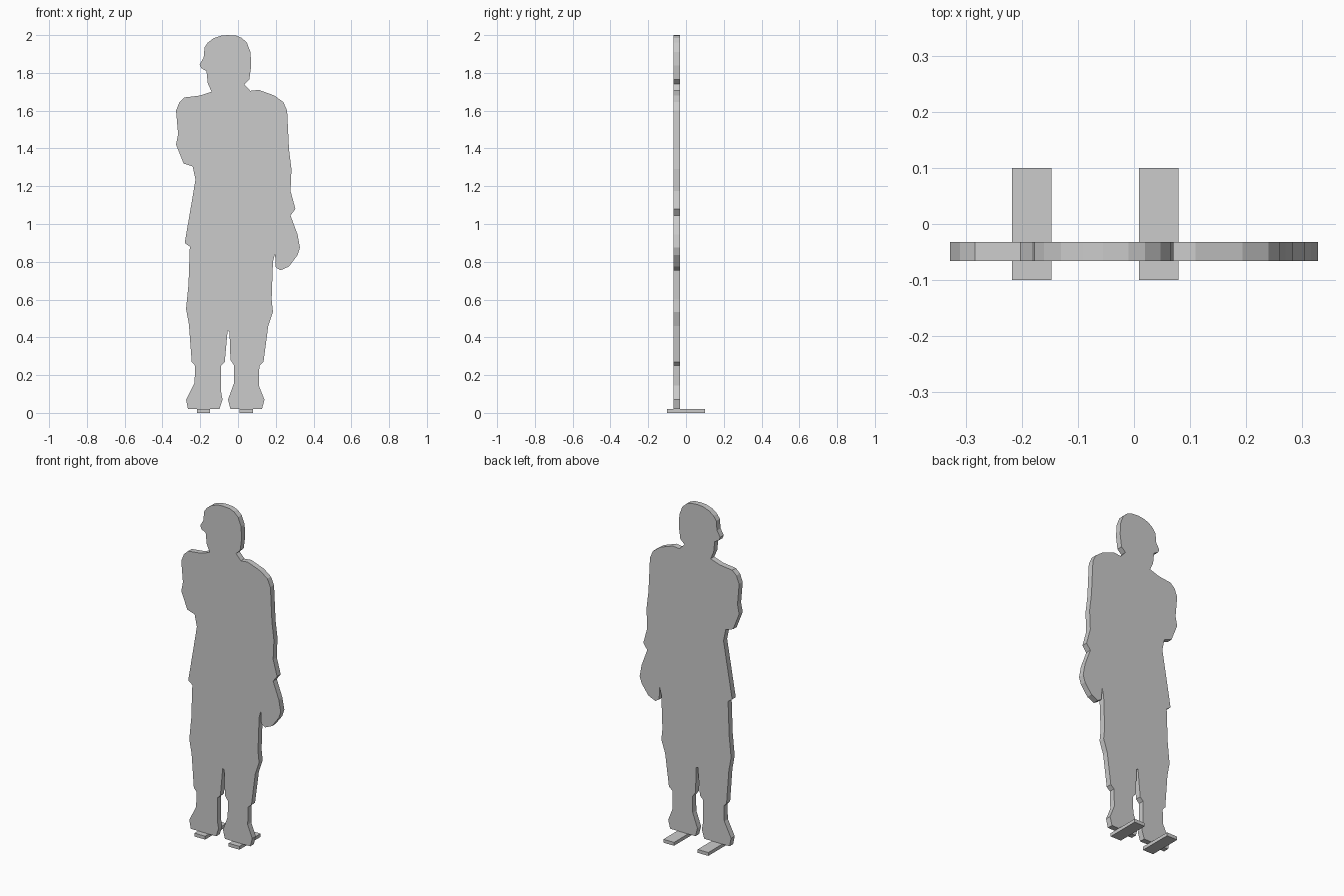
import bpy, bmesh

Y_FRONT, Y_BACK, BASE = -0.066, -0.032, 0.02

# Silhouette sections, clockwise seen from the front (x, z)
head = [(-.16, 1.745), (-.167, 1.81), (-.195, 1.825), (-.203, 1.845), (-.182, 1.88),
        (-.177, 1.935), (-.160, 1.96), (-.13, 1.983), (-.09, 1.997), (-.055, 2.0), (-.01, 1.997),
        (.02, 1.985), (.047, 1.96), (.066, 1.91), (.07, 1.84), (.06, 1.765), (.033, 1.74)]
right_arm = [(.065, 1.705), (.11, 1.71), (.193, 1.68), (.24, 1.645), (.26, 1.60),
             (.27, 1.395), (.283, 1.29), (.278, 1.175), (.304, 1.08), (.278, 1.045),
             (.315, .945), (.328, .875), (.315, .835), (.27, .775), (.225, .755),
             (.2, .77), (.196, .845), (.185, .80)]
right_leg = [(.178, .6), (.185, .535), (.16, .46), (.135, .27), (.113, .25), (.11, .145),
             (.14, .07), (.127, BASE), (-.04, BASE), (-.053, .07), (-.022, .155),
             (-.02, .25), (-.04, .28), (-.045, .43)]
left_leg = [(-.055, .435), (-.07, .27), (-.09, .25), (-.09, .115), (-.082, .07),
            (-.098, BASE), (-.265, BASE), (-.275, .07), (-.23, .16), (-.227, .25),
            (-.245, .27), (-.26, .47), (-.275, .55), (-.262, .68), (-.255, .88)]
left_arm = [(-.282, .9), (-.235, 1.175), (-.225, 1.235), (-.24, 1.305), (-.288, 1.32),
            (-.328, 1.42), (-.317, 1.475), (-.328, 1.6), (-.31, 1.645), (-.283, 1.67),
            (-.2, 1.68), (-.14, 1.70)]


def slab(name, outline, y0, y1):
    """Extrude an x-z outline from y0 to y1."""
    bm = bmesh.new()
    face = bm.faces.new([bm.verts.new((x, y0, z)) for x, z in outline])
    ext = bmesh.ops.extrude_face_region(bm, geom=[face], use_keep_orig=True)
    moved = [v for v in ext["geom"] if isinstance(v, bmesh.types.BMVert)]
    bmesh.ops.translate(bm, verts=moved, vec=(0, y1 - y0, 0))
    bmesh.ops.recalc_face_normals(bm, faces=bm.faces)
    bmesh.ops.triangulate(bm, faces=[f for f in bm.faces if len(f.verts) > 4])
    mesh = bpy.data.meshes.new(name)
    bm.to_mesh(mesh)
    bm.free()
    obj = bpy.data.objects.new(name, mesh)
    bpy.context.collection.objects.link(obj)
    return obj


# Flat standing figure
slab("figure_board", head + right_arm + right_leg + left_leg + left_arm, Y_FRONT, Y_BACK)

# Base strips under each foot
for side, x in (("left", -.217), ("right", .009)):
    slab(side + "_base_strip", [(x, 0), (x, BASE), (x + .07, BASE), (x + .07, 0)], -.1, .1)
